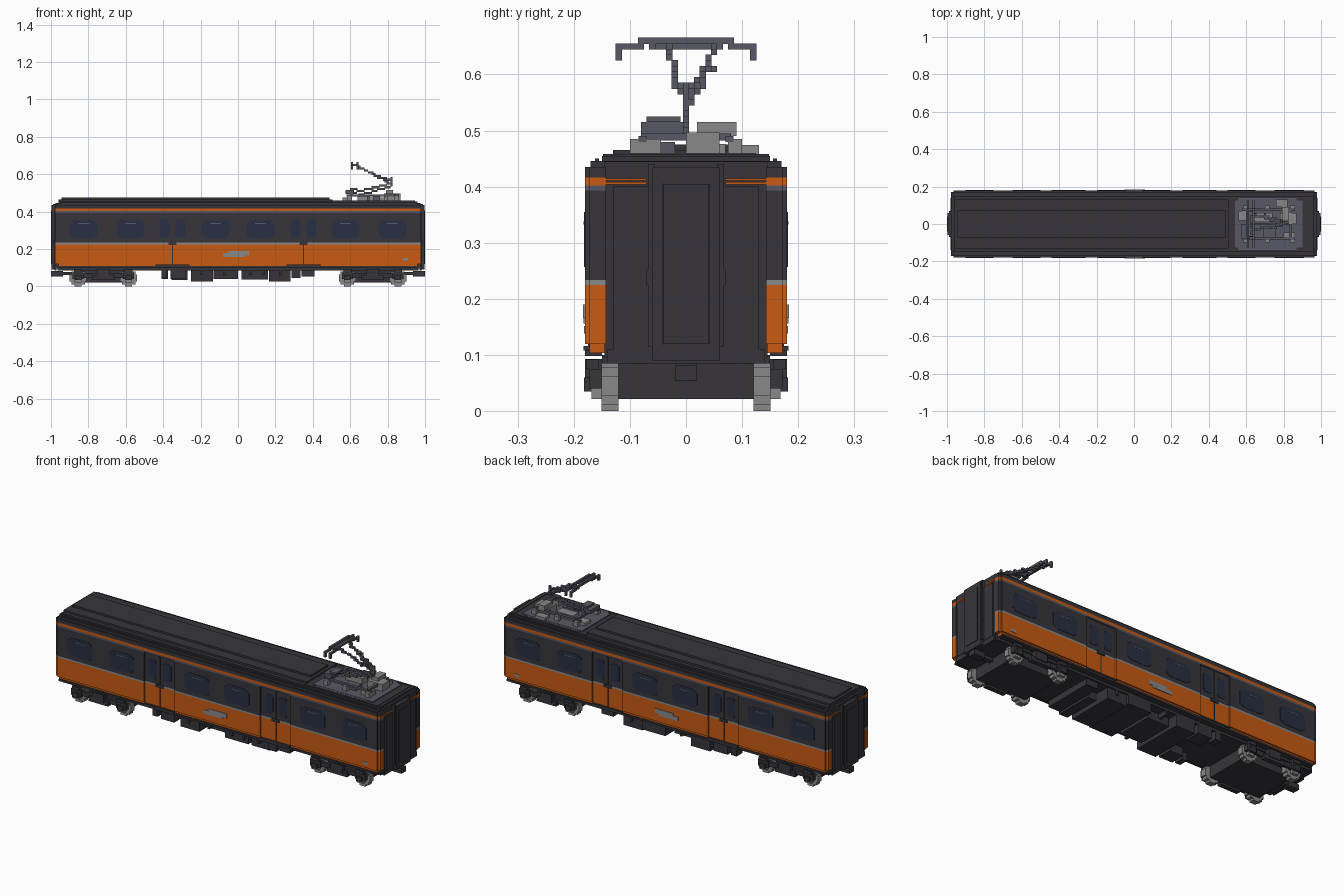
import bpy, bmesh, math
from mathutils import Vector, Matrix

cube = bpy.data.objects.get("Cube")
if cube:
    bpy.data.objects.remove(cube, do_unlink=True)


def material(name, rgb):
    m = bpy.data.materials.new(name)
    m.use_nodes = True
    m.diffuse_color = (*rgb, 1)
    m.node_tree.nodes["Principled BSDF"].inputs["Base Color"].default_value = (*rgb, 1)
    return m


DARK = material("charcoal", (0.038, 0.036, 0.044))
ORANGE = material("orange", (0.57, 0.105, 0.006))
GREY = material("light grey", (0.25, 0.25, 0.25))
SLATE = material("slate grey", (0.095, 0.098, 0.125))
NAVY = material("window blue", (0.022, 0.029, 0.055))


def part(name, mat, boxes, mirror=""):
    """One object from boxes (x0, x1, y0, y1, z0, z1), mirrored over the named axes."""
    for axis in mirror:
        if axis == "x":
            boxes = boxes + [(-b[1], -b[0], *b[2:]) for b in boxes]
        else:
            boxes = boxes + [(b[0], b[1], -b[3], -b[2], b[4], b[5]) for b in boxes]
    bm = bmesh.new()
    for x0, x1, y0, y1, z0, z1 in boxes:
        mid = Vector((x0 + x1, y0 + y1, z0 + z1)) / 2
        size = (x1 - x0, y1 - y0, z1 - z0)
        bmesh.ops.create_cube(bm, size=1, matrix=Matrix.Translation(mid) @ Matrix.Diagonal((*size, 1)))
    me = bpy.data.meshes.new(name)
    bm.to_mesh(me)
    bm.free()
    me.materials.append(mat)
    ob = bpy.data.objects.new(name, me)
    bpy.context.collection.objects.link(ob)
    return ob


def bar(a, b, s=0.011):
    """Stepped bar of small cubes from a to b, snapped to a block grid."""
    a, b = Vector(a), Vector(b)
    n = max(1, math.ceil((b - a).length / 0.01))
    cells = {tuple(round(c / 0.01) for c in a.lerp(b, i / n)) for i in range(n + 1)}
    return [tuple(v for c in cell for v in (c * 0.01 - s / 2, c * 0.01 + s / 2)) for cell in sorted(cells)]


# Body core and roof steps
part("body_core", DARK, [(-0.975, 0.975, -0.145, 0.145, 0.095, 0.445),
                         (-0.965, 0.965, -0.17, 0.17, 0.434, 0.446),
                         (-0.96, 0.96, -0.15, 0.15, 0.444, 0.455)])
part("raised_roof", DARK, [(-0.96, 0.505, -0.13, 0.13, 0.45, 0.465),
                           (-0.945, 0.49, -0.075, 0.075, 0.46, 0.475)])
part("roof_gutter", DARK, [(-0.95, 0.95, 0.155, 0.162, 0.444, 0.45)], "y")

# Side skins in colour bands, with gaps for recessed doors
DOORS = (-0.35, 0.35)
HALF = 0.09
SPANS = [(-0.965, -0.35 - HALF), (-0.35 + HALF, 0.35 - HALF), (0.35 + HALF, 0.965)]


def side_band(name, mat, z0, z1, doors=True):
    spans = SPANS if doors else [(-0.965, 0.965)]
    boxes = [(a, b, 0.14, 0.18, z0, z1) for a, b in spans]
    boxes += [(0.96, 0.978, 0.143, 0.172, z0, z1), (-0.978, -0.96, 0.143, 0.172, z0, z1)]
    if doors:
        boxes += [(c - HALF, c + HALF, 0.14, 0.172, z0, z1) for c in DOORS]
    part(name, mat, boxes, "y")


side_band("lower_side", ORANGE, 0.12, 0.225)
side_band("waist_stripe", GREY, 0.225, 0.234)
side_band("window_band", DARK, 0.234, 0.393)
side_band("upper_grey_stripe", SLATE, 0.393, 0.402, False)
side_band("upper_orange_stripe", ORANGE, 0.402, 0.416, False)
side_band("cornice", DARK, 0.416, 0.435, False)
part("lower_sill", ORANGE, [(-0.96, 0.96, 0.14, 0.172, 0.104, 0.12)], "y")
part("sill_strip", DARK, [(-0.955, 0.955, 0.15, 0.18, 0.098, 0.108)], "y")
part("end_stripe", ORANGE, [(0.97, 0.978, 0.07, 0.145, 0.404, 0.408),
                            (0.97, 0.978, 0.07, 0.145, 0.411, 0.415)], "xy")

# Windows with stepped rounded corners
WINDOWS = (-0.825, -0.575, -0.12, 0.12, 0.575, 0.825)
glass, glints = [], []
for c in WINDOWS:
    for hw, z0, z1 in ((0.075, 0.272, 0.338), (0.067, 0.264, 0.347), (0.055, 0.257, 0.355)):
        glass.append((c - hw, c + hw, 0.175, 0.182, z0, z1))
    glints.append((c - 0.03, c + 0.03, 0.176, 0.183, 0.333, 0.338))
for c in DOORS:
    for s in (-0.043, 0.043):
        glass.append((c + s - 0.026, c + s + 0.026, 0.168, 0.174, 0.27, 0.35))
        glass.append((c + s - 0.019, c + s + 0.019, 0.168, 0.174, 0.26, 0.36))
part("windows", NAVY, glass, "y")
part("window_lights", SLATE, glints, "y")

# Door seams, latches and steps
part("door_seams", DARK, [(c - 0.002, c + 0.002, 0.168, 0.175, 0.11, 0.39) for c in DOORS], "y")
part("door_latches", DARK, [(c - 0.022, c + 0.022, 0.168, 0.178, 0.222, 0.237) for c in DOORS], "y")
part("door_steps", DARK, [(c - HALF, c + HALF, 0.16, 0.183, 0.108, 0.116) for c in DOORS], "y")

# Plain side panels
part("side_panel", GREY, [(-0.08, 0.035, 0.175, 0.183, 0.156, 0.178),
                          (-0.05, 0.06, 0.175, 0.1832, 0.166, 0.19)], "y")
part("small_side_panel", GREY, [(0.88, 0.91, 0.175, 0.182, 0.138, 0.152)], "y")

# End walls: stepped face, gangway and inset door
part("end_wall", DARK, [(0.97, 0.982, -0.13, 0.13, 0.11, 0.4),
                        (0.97, 0.98, -0.14, 0.14, 0.085, 0.11)], "x")
part("gangway", DARK, [(0.97, 0.997, 0.042, 0.06, 0.11, 0.425),
                       (0.97, 0.988, 0.058, 0.07, 0.225, 0.252),
                       (0.97, 0.99, 0.055, 0.068, 0.115, 0.44)], "xy")
part("gangway_top_and_foot", DARK, [(0.97, 0.997, -0.06, 0.06, 0.405, 0.435),
                                    (0.97, 0.997, -0.06, 0.06, 0.09, 0.12)], "x")
part("gangway_door", DARK, [(0.97, 1.0, -0.04, 0.04, 0.12, 0.405)], "x")

# Underframe and coupler
part("underframe", DARK, [(-0.965, 0.965, -0.15, 0.15, 0.085, 0.1)])
part("coupler", DARK, [(0.88, 0.97, -0.012, 0.012, 0.06, 0.078),
                       (0.935, 1.0, -0.02, 0.02, 0.054, 0.082)], "x")

# Equipment boxes below the floor, (x0, x1, y0, y1, bottom)
UNDER = [(-0.41, -0.375, 0.1, 0.15, 0.04), (-0.355, -0.27, 0.06, 0.15, 0.035),
         (-0.25, -0.135, -0.14, 0.15, 0.025), (-0.13, 0.0, -0.1, 0.1, 0.04),
         (0.02, 0.16, -0.14, 0.15, 0.036), (0.165, 0.28, -0.12, 0.14, 0.025),
         (0.285, 0.335, -0.15, 0.06, 0.045), (0.34, 0.41, -0.14, 0.14, 0.052),
         (-0.36, -0.28, -0.15, -0.07, 0.04), (-0.41, -0.38, -0.15, -0.1, 0.045)]
part("floor_equipment", DARK, [(*u, 0.09) for u in UNDER])
part("equipment_ribs", DARK, [(x, x + 0.012, -0.15, 0.15, 0.06, 0.09) for x in (-0.2, -0.08, 0.06, 0.13, 0.22)])

# Bogies: frame, axles, stepped wheels, axle boxes and springs
frames, wheels, hubs, boxes = [], [], [], []
for c in (-0.72, 0.72):
    frames += [(c - 0.15, c + 0.15, -0.12, 0.12, 0.022, 0.09),
               (c - 0.165, c + 0.165, 0.148, 0.163, 0.045, 0.07),
               (c - 0.165, c + 0.165, -0.163, -0.148, 0.045, 0.07),
               (c - 0.06, c + 0.06, 0.15, 0.175, 0.035, 0.06),
               (c - 0.06, c + 0.06, -0.175, -0.15, 0.035, 0.06),
               (c - 0.035, c + 0.035, 0.15, 0.18, 0.05, 0.093),
               (c - 0.035, c + 0.035, -0.18, -0.15, 0.05, 0.093)]
    for x in (c - 0.135, c + 0.135):
        frames.append((x - 0.01, x + 0.01, -0.13, 0.13, 0.035, 0.055))
        for w, h in ((0.045, 0.018), (0.036, 0.034), (0.018, 0.045)):
            wheels.append((x - w, x + w, 0.12, 0.151, 0.045 - h, 0.045 + h))
        hubs.append((x - 0.018, x + 0.018, 0.15, 0.168, 0.022, 0.042))
        boxes += [(x - 0.03, x + 0.03, 0.15, 0.172, 0.04, 0.075),
                  (x - 0.017, x + 0.017, 0.15, 0.182, 0.035, 0.06),
                  (x - 0.022, x + 0.022, 0.155, 0.178, 0.075, 0.092)]
part("bogie_frames", DARK, frames)
part("wheels", GREY, wheels, "y")
part("wheel_hubs", GREY, hubs, "y")
part("axle_boxes", DARK, boxes, "y")

# Roof well with base plate
part("roof_plate", SLATE, [(0.54, 0.9, -0.125, 0.125, 0.45, 0.46),
                           (0.56, 0.87, -0.138, 0.138, 0.45, 0.4585)])
part("roof_well_rim", DARK, [(0.5, 0.945, 0.14, 0.148, 0.45, 0.458)], "y")
part("roof_well_end", DARK, [(0.935, 0.945, -0.14, 0.14, 0.45, 0.458)])

# Pantograph base: rails, insulators and boxes
part("pantograph_base", SLATE, [(0.58, 0.86, -0.085, -0.07, 0.48, 0.49), (0.58, 0.86, 0.07, 0.085, 0.48, 0.49),
                                (0.6, 0.615, -0.08, 0.08, 0.482, 0.495), (0.83, 0.845, -0.08, 0.08, 0.482, 0.495),
                                (0.69, 0.76, -0.07, -0.02, 0.458, 0.48),
                                (0.575, 0.62, -0.08, 0.0, 0.495, 0.515), (0.6, 0.64, -0.07, -0.01, 0.515, 0.525)])
part("insulators", GREY, [(x, x + 0.025, y, y + 0.025, 0.455, 0.485)
                          for x in (0.585, 0.7, 0.835) for y in (-0.1, 0.075)])
part("roof_boxes", GREY, [(0.64, 0.74, 0.01, 0.06, 0.458, 0.49), (0.78, 0.87, 0.0, 0.06, 0.458, 0.497),
                          (0.79, 0.83, 0.02, 0.09, 0.49, 0.515), (0.76, 0.82, 0.09, 0.13, 0.458, 0.474),
                          (0.8, 0.86, -0.085, -0.045, 0.458, 0.485), (0.56, 0.61, 0.02, 0.07, 0.458, 0.476)])

# Pantograph arms and contact head
arms = bar((0.61, 0, 0.5), (0.82, 0, 0.55)) + bar((0.65, 0, 0.49), (0.81, 0, 0.53))
arms += bar((0.82, 0, 0.54), (0.82, 0, 0.58))
for y in (-0.03, 0.05):
    arms += bar((0.82, 0, 0.565), (0.75, y * 0.6, 0.59)) + bar((0.75, y * 0.6, 0.59), (0.62, y, 0.65))
arms += bar((0.76, -0.02, 0.58), (0.76, 0.03, 0.58))
arms += bar((0.82, 0.01, 0.55), (0.7, 0.03, 0.61)) + bar((0.7, 0.03, 0.61), (0.7, 0.05, 0.61))
part("pantograph_arms", SLATE, arms)
head = []
for x in (0.605, 0.645):
    head += bar((x, -0.08, 0.66), (x, 0.08, 0.66))
    for s in (-1, 1):
        head += bar((x, s * 0.08, 0.65), (x, s * 0.115, 0.65)) + bar((x, s * 0.115, 0.65), (x, s * 0.115, 0.635))
for y in (-0.06, 0.06):
    head += bar((0.605, y, 0.65), (0.645, y, 0.65))
head += bar((0.62, -0.06, 0.65), (0.62, 0.06, 0.65))
part("pantograph_head", SLATE, head)
